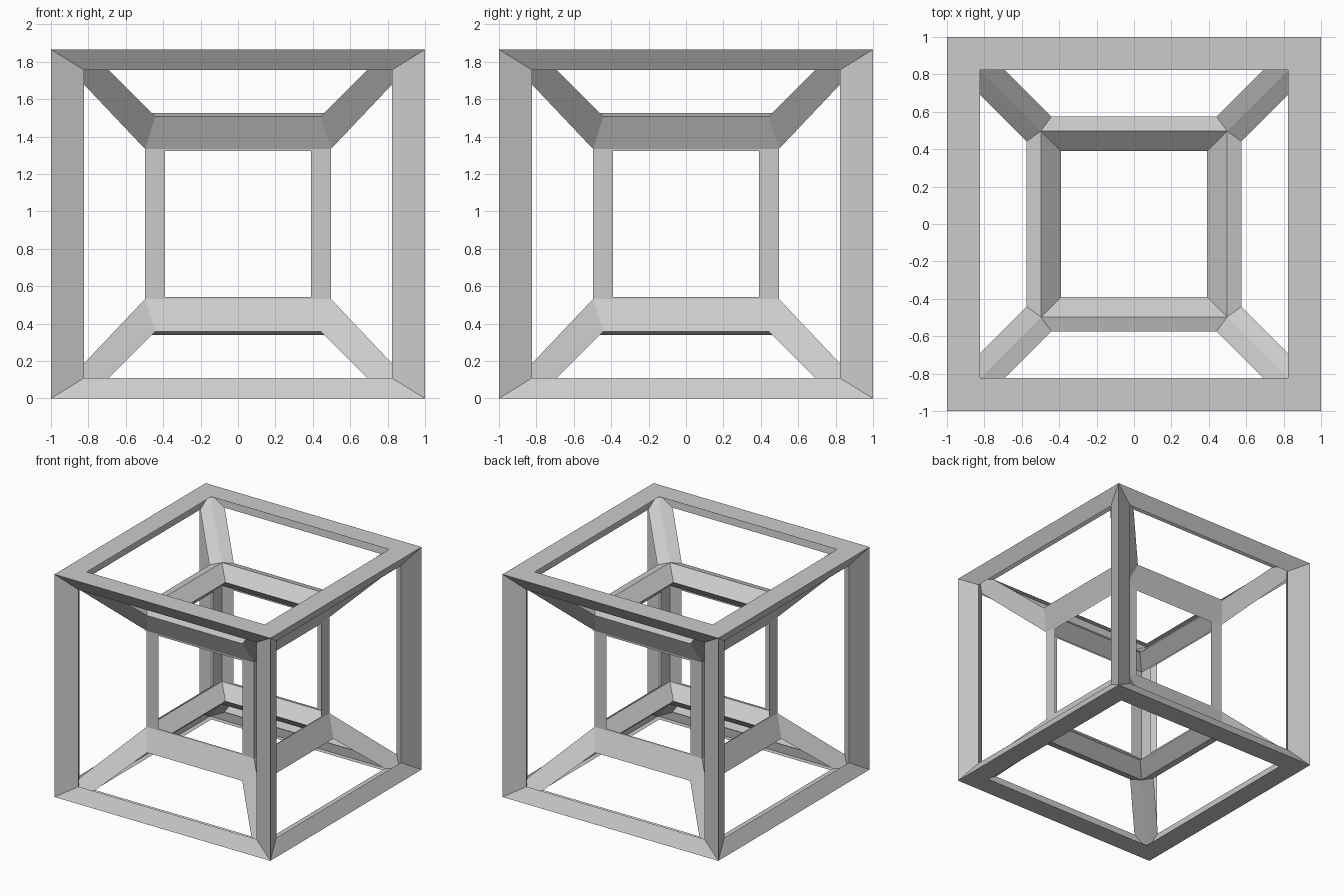
import bpy, bmesh, math
from mathutils import Vector

if "Cube" in bpy.data.objects:
    bpy.data.objects.remove(bpy.data.objects["Cube"])

C = 0.9325      # half size of outer cube (also height of the centre)
H = 0.4975      # half size of inner cube
T = 0.1085      # bar width measured inside each face
OUT = 0.0675    # horizontal flare of the outer corners
UP = 0.0960     # vertical spread of the inner corners
CENTRE = Vector((0, 0, C))


def ridge(p, sign):
    """Ridge point of the bar at a cube corner, on one side of the face."""
    sx, sy, sz = (math.copysign(1, v) for v in p)
    if abs(p.x) > 0.7:
        return p + sign * OUT * Vector((sx, sy, 0))
    return p - sign * UP * Vector((0, 0, sz))


def inset(prev, p, nxt):
    """Corner moved into its face so both bordering bars are T wide."""
    a, b = (prev - p).normalized(), (nxt - p).normalized()
    return p + (a + b).normalized() * T / math.sin(a.angle(b) / 2)


def framed(name, faces):
    """Turn each face outline into a double-sided open frame."""
    bm = bmesh.new()
    for f in faces:
        n = len(f)
        ins = [inset(f[i - 1], f[i], f[(i + 1) % n]) for i in range(n)]
        for sign in (1, -1):
            for i in range(n):
                j = (i + 1) % n
                q = [ridge(f[i], sign), ridge(f[j], sign), ins[j], ins[i]]
                if sign < 0:
                    q.reverse()
                bm.faces.new([bm.verts.new(v + CENTRE) for v in q])
    bmesh.ops.remove_doubles(bm, verts=bm.verts, dist=1e-4)
    bmesh.ops.recalc_face_normals(bm, faces=bm.faces)
    me = bpy.data.meshes.new(name)
    bm.to_mesh(me)
    bm.free()
    ob = bpy.data.objects.new(name, me)
    bpy.context.collection.objects.link(ob)
    return ob


def cube_faces(h):
    """Six outward square outlines of a cube."""
    faces = []
    for axis in range(3):
        for s in (1, -1):
            f = []
            for u, v in ((-1, -1), (1, -1), (1, 1), (-1, 1)):
                p = Vector((0, 0, 0))
                p[axis], p[(axis + 1) % 3], p[(axis + 2) % 3] = s * h, u * h, v * h
                f.append(p)
            faces.append(f if s > 0 else f[::-1])
    return faces


# Outer and inner cube frames
framed("outer_frame", cube_faces(C))
framed("inner_frame", cube_faces(H))

# Sloping frames that join inner and outer cubes at top and bottom
ring = [Vector((-1, -1, 0)), Vector((1, -1, 0)), Vector((1, 1, 0)), Vector((-1, 1, 0))]
slopes = []
for s in (1, -1):
    z = Vector((0, 0, s))
    for i in range(4):
        a, b = ring[i] + z, ring[(i + 1) % 4] + z
        f = [a * C, b * C, b * H, a * H]
        slopes.append(f if s < 0 else f[::-1])
framed("connecting_struts", slopes)
